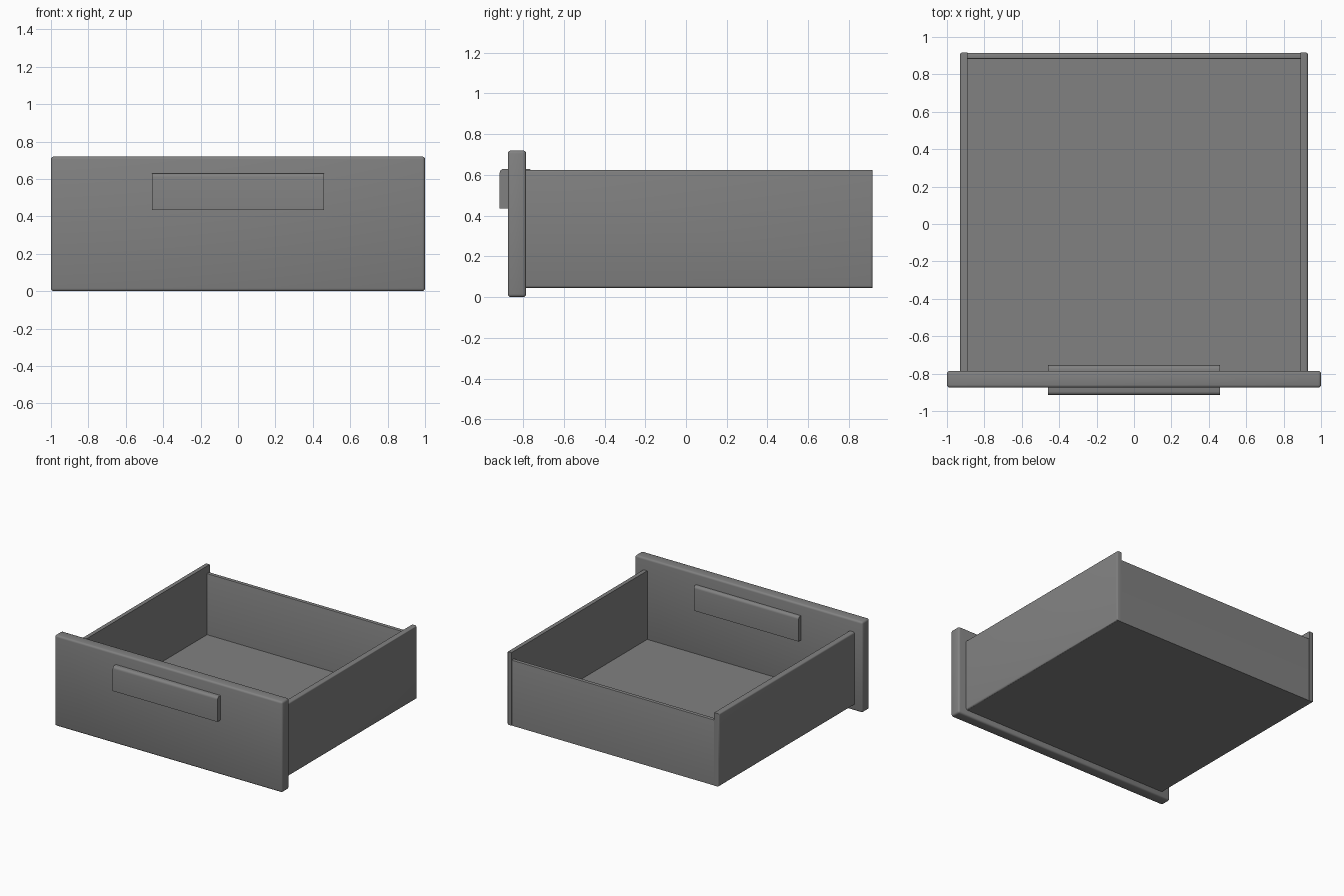
import bpy, bmesh, math

if "Cube" in bpy.data.objects:
    bpy.data.objects.remove(bpy.data.objects["Cube"])

grey = bpy.data.materials.new("drawer grey")
grey.diffuse_color = (0.22, 0.22, 0.22, 1)
grey.use_nodes = True
grey.node_tree.nodes["Principled BSDF"].inputs["Base Color"].default_value = grey.diffuse_color


def block(name, lo, hi, bevel=0.0, segments=3, pick=None):
    """Box between two corners, with chosen edges rounded."""
    bm = bmesh.new()
    bmesh.ops.create_cube(bm, size=1)
    for v in bm.verts:
        v.co = [(a + b) / 2 + c * (b - a) for a, b, c in zip(lo, hi, v.co)]
    if bevel:
        edges = [e for e in bm.edges if pick is None or pick((e.verts[0].co + e.verts[1].co) / 2)]
        bmesh.ops.bevel(bm, geom=edges, offset=bevel, segments=segments,
                        profile=0.5, affect='EDGES')
    mesh = bpy.data.meshes.new(name)
    bm.to_mesh(mesh)
    bm.free()
    mesh.materials.append(grey)
    ob = bpy.data.objects.new(name, mesh)
    bpy.context.collection.objects.link(ob)
    bpy.ops.object.select_all(action='DESELECT')
    ob.select_set(True)
    bpy.context.view_layer.objects.active = ob
    bpy.ops.object.shade_smooth_by_angle(angle=math.radians(40))
    return ob


# Front panel with softened edges
block("front_panel", (-1, -0.875, 0), (1, -0.785, 0.72), 0.015)

# Grip plate passing through the panel, rounded along its top edges
block("handle", (-0.46, -0.915, 0.435), (0.46, -0.755, 0.63), 0.02, 4,
      lambda c: c.z > 0.6 and abs(c.x) < 0.1)

# Tray: side walls, lower back wall and floor
for side, name in ((-1, "left_wall"), (1, "right_wall")):
    x0, x1 = sorted((side * 0.89, side * 0.93))
    block(name, (x0, -0.80, 0.045), (x1, 0.917, 0.625), 0.012, 3,
          lambda c, s=side: c.x * s > 0.92 and c.y > -0.7)
block("back_wall", (-0.90, 0.883, 0.045), (0.90, 0.915, 0.565), 0.006, 2,
      lambda c: c.z > 0.5)
block("floor", (-0.92, -0.80, 0.045), (0.92, 0.91, 0.08))
